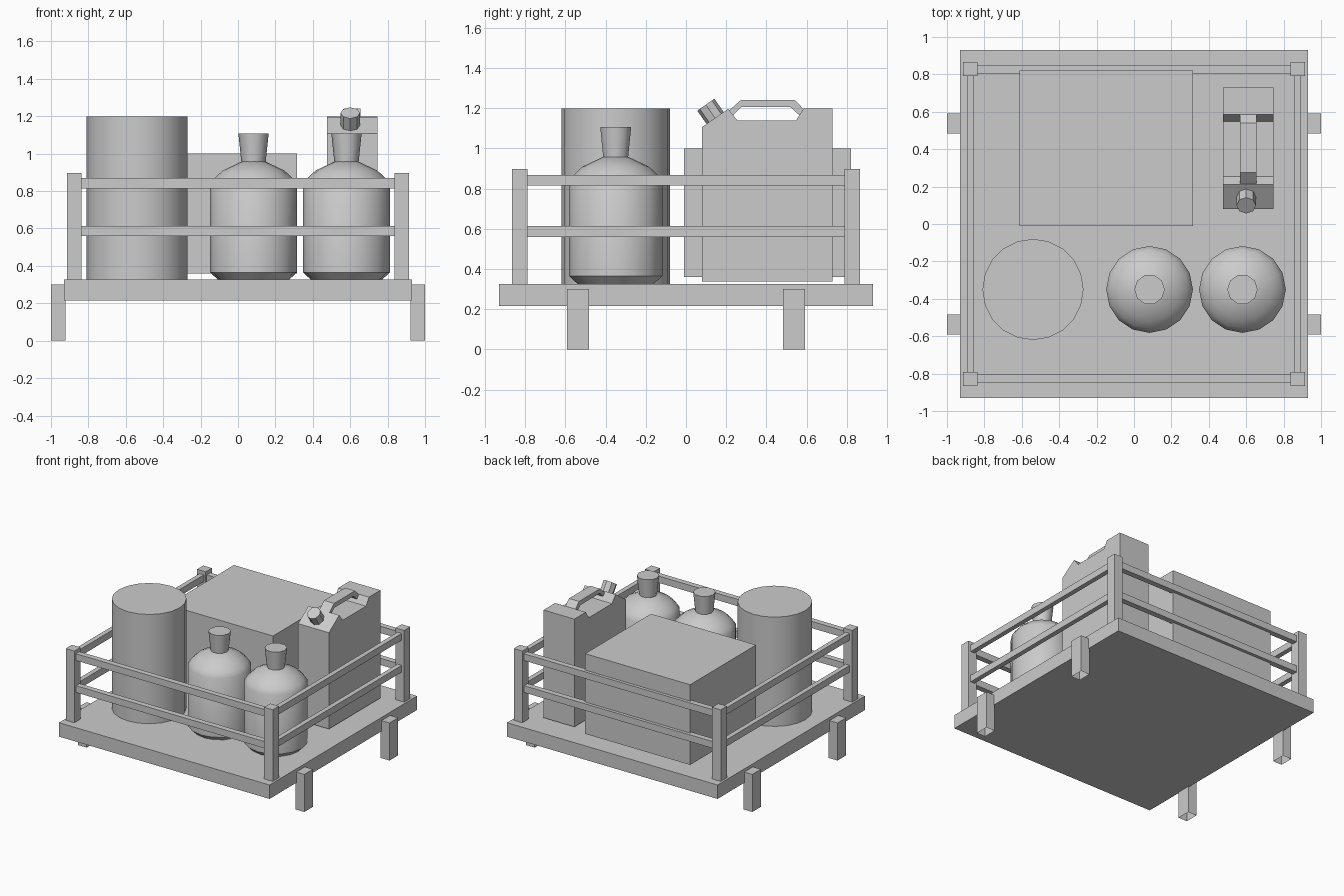
import bpy, bmesh, math
from mathutils import Vector

cube = bpy.data.objects.get("Cube")
if cube:
    bpy.data.objects.remove(cube, do_unlink=True)

grey = bpy.data.materials.new("plain grey")
grey.use_nodes = True
grey.diffuse_color = (0.6, 0.6, 0.6, 1)
bsdf = next(n for n in grey.node_tree.nodes if n.type == 'BSDF_PRINCIPLED')
bsdf.inputs["Base Color"].default_value = grey.diffuse_color


def finish(name, bm, smooth=False):
    bmesh.ops.recalc_face_normals(bm, faces=bm.faces)
    mesh = bpy.data.meshes.new(name)
    bm.to_mesh(mesh)
    bm.free()
    mesh.materials.append(grey)
    obj = bpy.data.objects.new(name, mesh)
    bpy.context.collection.objects.link(obj)
    if smooth:
        bpy.ops.object.select_all(action='DESELECT')
        obj.select_set(True)
        bpy.context.view_layer.objects.active = obj
        bpy.ops.object.shade_smooth_by_angle(angle=math.radians(40))
    return obj


def box(name, x, y, z, open_bottom=False):
    bm = bmesh.new()
    bmesh.ops.create_cube(bm, size=1)
    for v in bm.verts:
        v.co = [sum(r) / 2 + c * (r[1] - r[0]) for c, r in zip(v.co, (x, y, z))]
    obj = finish(name, bm)
    if open_bottom:
        bm = bmesh.new()
        bm.from_mesh(obj.data)
        bmesh.ops.delete(bm, geom=[f for f in bm.faces if f.normal.z < -0.9], context='FACES')
        bm.to_mesh(obj.data)
        bm.free()
    return obj


def lathe(name, profile, sides, centre):
    """Capped solid of revolution from (radius, height) pairs."""
    bm = bmesh.new()
    rings = [[bm.verts.new((r * math.cos(a), r * math.sin(a), z))
              for a in (math.tau * i / sides for i in range(sides))] for r, z in profile]
    for low, high in zip(rings, rings[1:]):
        for i in range(sides):
            j = (i + 1) % sides
            bm.faces.new((low[i], low[j], high[j], high[i]))
    bm.faces.new(rings[0])
    bm.faces.new(rings[-1])
    obj = finish(name, bm, smooth=True)
    obj.location = centre
    return obj


def slab(name, outline, x0, x1):
    """Side outline of (y, z) pairs pushed along x."""
    bm = bmesh.new()
    face = bm.faces.new([bm.verts.new((x0, y, z)) for y, z in outline])
    new = bmesh.ops.extrude_face_region(bm, geom=[face])["geom"]
    for v in new:
        if isinstance(v, bmesh.types.BMVert):
            v.co.x = x1
    return finish(name, bm)


def span(sign, a, b):
    return tuple(sorted((sign * a, sign * b)))


# Platform, legs and corner posts
box("platform", (-0.93, 0.93), (-0.93, 0.93), (0.215, 0.326))
for sx, side in ((1, "left"), (-1, "right")):
    for sy, end in ((1, "back"), (-1, "front")):
        box(f"leg_{end}_{side}", span(sx, 0.922, 1), span(sy, 0.483, 0.592), (0, 0.3), True)
        box(f"post_{end}_{side}", span(sx, 0.838, 0.914), span(sy, 0.79, 0.867), (0.326, 0.898))

# Two rails on every side
for level, z in (("lower", (0.56, 0.614)), ("upper", (0.815, 0.869))):
    for s, side, end in ((1, "left", "back"), (-1, "right", "front")):
        box(f"{level}_rail_{side}", span(s, 0.855, 0.893), (-0.79, 0.79), z)
        box(f"{level}_rail_{end}", (-0.838, 0.838), span(s, 0.802, 0.847), z)

# Cargo: barrel and crate
lathe("barrel", [(0.27, 0.326), (0.27, 1.198)], 20, (-0.54, -0.35, 0))
box("crate", (-0.612, 0.316), (-0.01, 0.822), (0.36, 1.0))

# Cargo: gas bottles with flared necks
for name, x in (("middle", 0.083), ("left", 0.58)):
    lathe(f"bottle_{name}", [(0.19, 0.326), (0.232, 0.365), (0.232, 0.835), (0.208, 0.87),
                             (0.165, 0.91), (0.065, 0.957)], 16, (x, -0.35, 0))
    lathe(f"bottle_neck_{name}", [(0.064, 0.945), (0.081, 1.108)], 10, (x, -0.35, 0))

# Cargo: fuel can with handle and slanted cap
slab("fuel_can", [(0.08, 0.338), (0.08, 1.107), (0.21, 1.197), (0.255, 1.14), (0.548, 1.14),
                  (0.585, 1.198), (0.73, 1.198), (0.73, 0.338)], 0.475, 0.747)
slab("can_handle", [(0.215, 1.19), (0.275, 1.242), (0.54, 1.242), (0.585, 1.196), (0.565, 1.165),
                    (0.52, 1.206), (0.275, 1.206), (0.235, 1.165)], 0.567, 0.656)
cap = lathe("can_cap", [(0.052, -0.046), (0.052, 0.046)], 8, (0.6, 0.125, 1.18))
cap.rotation_euler = Vector((0, -0.57, 0.82)).to_track_quat('Z', 'Y').to_euler()
